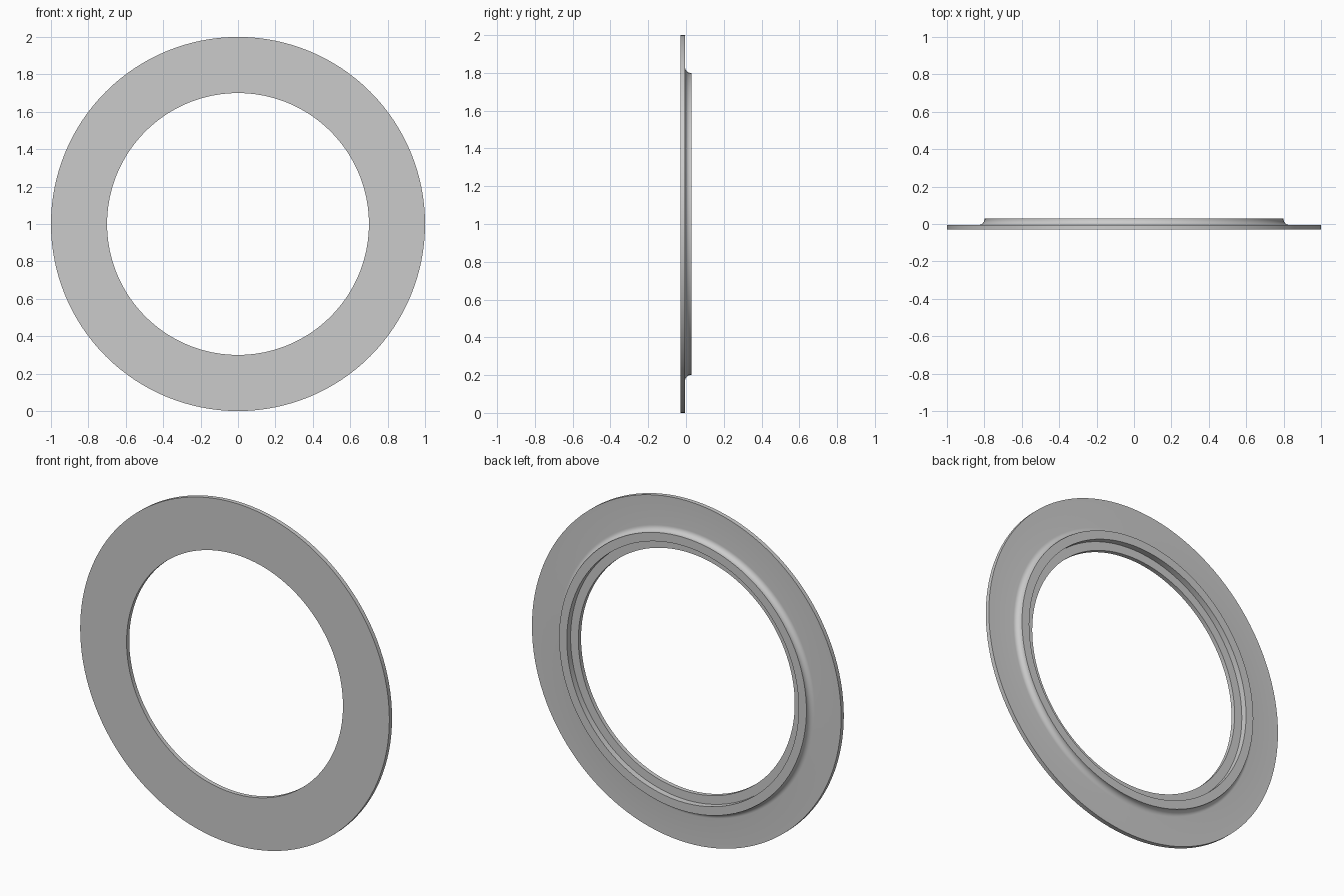
import bpy
import bmesh
from math import sin, cos, pi, radians
from mathutils import Matrix, Vector

cube = bpy.data.objects.get("Cube")
if cube:
    bpy.data.objects.remove(cube, do_unlink=True)

grey = bpy.data.materials.new("plain grey")
grey.use_nodes = True
colour = (0.6, 0.6, 0.6, 1)
grey.diffuse_color = colour
grey.node_tree.nodes["Principled BSDF"].inputs["Base Color"].default_value = colour

SEGMENTS = 128
FRONT, FLANGE, BACK = -0.03, -0.005, 0.03
BORE, RECESS, HUB, OUTER = 0.70, 0.75, 0.80, 1.0
FILLET = 0.03

# Cross-section as (radius, depth): flange, filleted hub, recessed bore
profile = [(BORE, FRONT), (OUTER, FRONT), (OUTER, FLANGE)]
for i in range(9):
    a = pi / 2 * i / 8
    profile.append((HUB + FILLET * (1 - sin(a)), FLANGE + FILLET * (1 - cos(a))))
profile += [(HUB, BACK), (RECESS, BACK), (RECESS, FLANGE), (BORE, FLANGE)]

# Spin the closed section around the depth axis
bm = bmesh.new()
verts = [bm.verts.new((r, y, 0)) for r, y in profile]
edges = [bm.edges.new((v, verts[i - 1])) for i, v in enumerate(verts)]
bmesh.ops.spin(bm, geom=verts + edges, cent=(0, 0, 0), axis=(0, 1, 0),
               angle=2 * pi, steps=SEGMENTS, use_merge=True)
bmesh.ops.remove_doubles(bm, verts=bm.verts, dist=0.0001)
bmesh.ops.recalc_face_normals(bm, faces=bm.faces)
bmesh.ops.transform(bm, matrix=Matrix.Translation(Vector((0, 0, OUTER))), verts=bm.verts)

mesh = bpy.data.meshes.new("flanged_ring")
bm.to_mesh(mesh)
bm.free()
mesh.materials.append(grey)
ring = bpy.data.objects.new("flanged_ring", mesh)
bpy.context.collection.objects.link(ring)

# Smooth curves, crisp rims
bpy.ops.object.select_all(action="DESELECT")
ring.select_set(True)
bpy.context.view_layer.objects.active = ring
bpy.ops.object.shade_smooth_by_angle(angle=radians(30))
